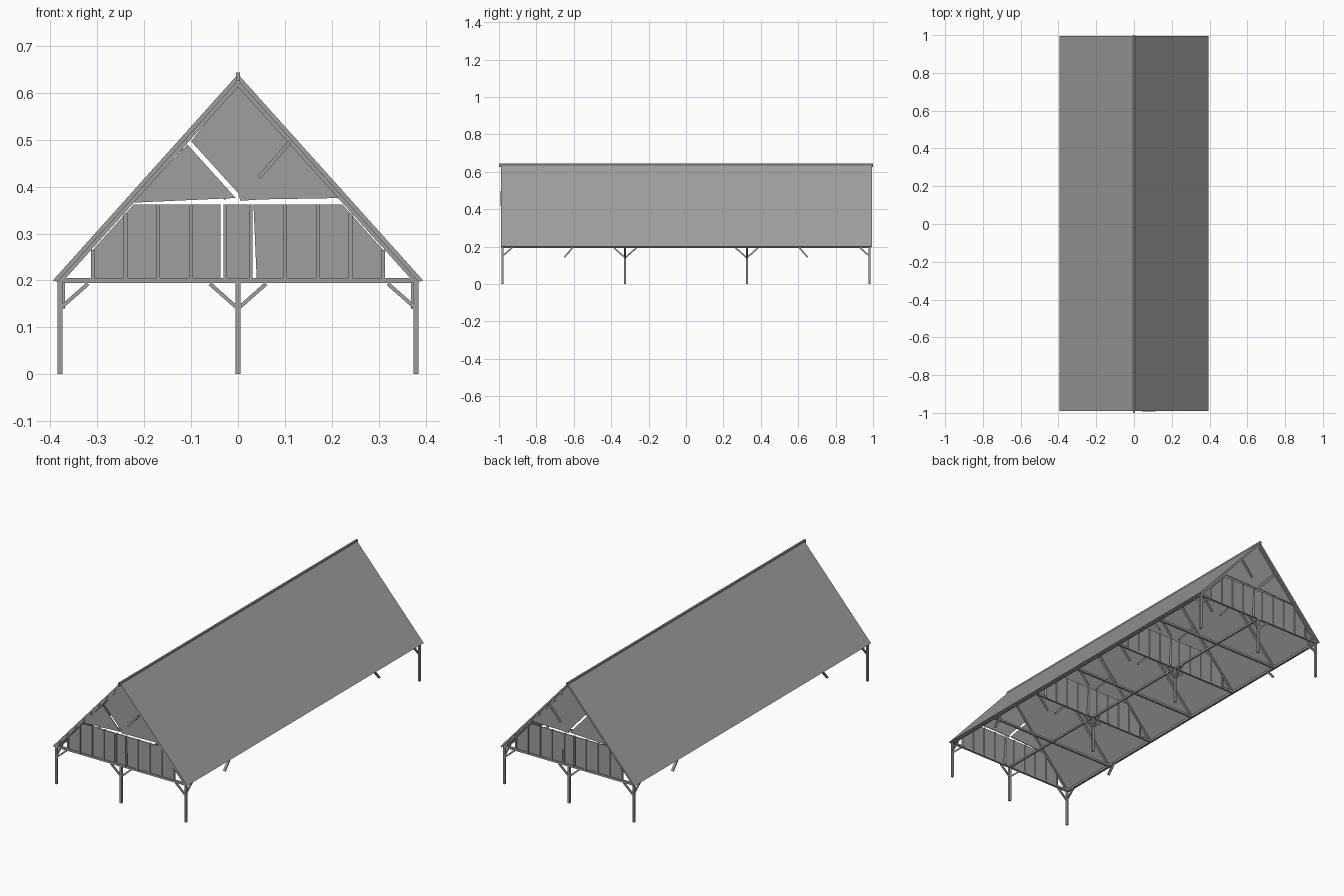
import bpy, bmesh
from mathutils import Vector

cube = bpy.data.objects.get("Cube")
if cube:
    bpy.data.objects.remove(cube, do_unlink=True)

mat = bpy.data.materials.new("weathered grey")
mat.use_nodes = True
GREY = (0.35, 0.345, 0.345, 1)
mat.diffuse_color = GREY
mat.node_tree.nodes["Principled BSDF"].inputs["Base Color"].default_value = GREY


def finish(name, bm):
    bmesh.ops.recalc_face_normals(bm, faces=bm.faces)
    mesh = bpy.data.meshes.new(name)
    bm.to_mesh(mesh)
    bm.free()
    mesh.materials.append(mat)
    obj = bpy.data.objects.new(name, mesh)
    bpy.context.collection.objects.link(obj)
    return obj


def beams(name, segments, w=0.01, h=None):
    """Square timbers, each running between two points."""
    bm = bmesh.new()
    h = h or w
    for a, b in segments:
        a, b = Vector(a), Vector(b)
        d = b - a
        up = Vector((0, 1, 0)) if abs(d.y) < 0.7 * d.length else Vector((0, 0, 1))
        side = d.cross(up).normalized()
        up = side.cross(d).normalized()
        rings = []
        for p in (a, b):
            rings.append([bm.verts.new(p + side * w / 2 * i + up * h / 2 * j)
                          for i, j in ((-1, -1), (1, -1), (1, 1), (-1, 1))])
        lo, hi = rings
        bm.faces.new(lo)
        bm.faces.new(hi)
        for k in range(4):
            n = (k + 1) % 4
            bm.faces.new((lo[k], lo[n], hi[n], hi[k]))
    return finish(name, bm)


def boards(name, outlines, y, depth):
    """Flat boards drawn in x and z, extruded along y."""
    bm = bmesh.new()
    for pts in outlines:
        face = bm.faces.new([bm.verts.new((x, y, z)) for x, z in pts])
        out = bmesh.ops.extrude_face_region(bm, geom=[face])
        bmesh.ops.translate(bm, vec=(0, depth, 0),
                            verts=[v for v in out["geom"] if isinstance(v, bmesh.types.BMVert)])
    return finish(name, bm)


EAVE, RIDGE, HALF = 0.2, 0.64, 0.395
END, INNER = 0.98, 0.325


def under_roof(x, drop=0.03):
    return RIDGE - drop - abs(x) * (RIDGE - EAVE) / HALF


# Roof slopes and ridge
for s, side in ((1, "left"), (-1, "right")):
    boards(side + "_roof_slope",
           [[(s * HALF, EAVE), (0, RIDGE), (0, RIDGE - 0.014), (s * (HALF - 0.01), EAVE - 0.003)]],
           -0.99, 1.985)
beams("ridge_beam", [((0, -1, 0.635), (0, 1, 0.635))], 0.009, 0.018)

# Posts
corners = [(sx * 0.38, sy * END) for sx in (-1, 1) for sy in (-1, 1)]
centres = [(0, y) for y in (-END, -INNER, INNER, END)]
beams("posts", [((x, y, 0), (x, y, EAVE)) for x, y in corners + centres], 0.011)

# Long beams on the post heads
beams("long_beams", [((x, -END, 0.198), (x, END, 0.198)) for x in (-0.38, 0, 0.38)], 0.01)

# Cross beams and rafters on every frame
frames = (-END, -0.65, -INNER, 0, INNER, 0.65, END)
beams("cross_beams", [((-0.385, y, 0.2), (0.385, y, 0.2)) for y in frames], 0.011)
beams("rafters", [((s * 0.38, y, 0.2), (0, y, 0.622)) for y in frames for s in (-1, 1)], 0.012)

# Knee braces
knees = []
for x, y in corners:
    sx, sy = (1 if x > 0 else -1), (1 if y > 0 else -1)
    knees.append(((x, y, 0.14), (x - sx * 0.06, y, 0.193)))
    knees.append(((x, y, 0.15), (x, y - sy * 0.05, 0.193)))
for x, y in centres:
    for s in (-1, 1):
        knees.append(((x, y, 0.14), (x + s * 0.06, y, 0.193)))
        if abs(y) < 0.5:
            knees.append(((x, y, 0.14), (x, y + s * 0.06, 0.193)))
beams("knee_braces", knees, 0.008)
beams("eave_struts", [((sx * 0.375, sy * 0.65, 0.143), (sx * 0.375, sy * 0.605, 0.195))
                      for sx in (-1, 1) for sy in (-1, 1)], 0.012, 0.008)

# Roof struts
beams("roof_struts", [((s * 0.12, y, 0.48), (s * 0.025, y, 0.375))
                      for y in frames[1:-1] for s in (-1, 1)], 0.009)

# Half-height walls with studs
stud_x = [s * x for s in (-1, 1) for x in (0.03, 0.1, 0.17, 0.24, 0.31)]
TOP = 0.362
shoulder = HALF * (RIDGE - 0.03 - TOP) / (RIDGE - EAVE)
lower = [[(-0.31, EAVE), (-0.31, under_roof(0.31)), (-shoulder, TOP), (-0.037, TOP), (-0.037, EAVE)],
         [(-0.025, EAVE), (-0.025, TOP), (0.022, TOP), (0.03, EAVE)],
         [(0.04, EAVE), (0.033, TOP), (shoulder, TOP), (0.31, under_roof(0.31)), (0.31, EAVE)]]
for y, place in ((-END, "front"), (-INNER, "front_inner"), (INNER, "back_inner"), (END, "back")):
    boards(place + "_lower_wall", lower, y - 0.002, 0.004)
    beams(place + "_studs", [((x * 0.9 if abs(x) < 0.05 else x, y, EAVE),
                              (x * 0.9 if abs(x) < 0.05 else x, y, min(TOP, under_roof(x))))
                             for x in stud_x], 0.008, 0.014)

# Upper gable boards, split by a diagonal gap
upper = [[(-0.225, 0.366), (-0.005, 0.376), (-0.108, 0.49)],
         [(-0.1, 0.497), (0, 0.387), (0.005, 0.37), (0.05, 0.373), (0.222, 0.376), (0, 0.622)]]
for y, place in ((-END, "front"), (END, "back")):
    boards(place + "_upper_gable", upper, y - 0.002, 0.004)
    inward = 0.008 if y < 0 else -0.008
    beams(place + "_gable_strut", [((0.11, y - inward, 0.495), (0.045, y - inward, 0.42))], 0.008)
